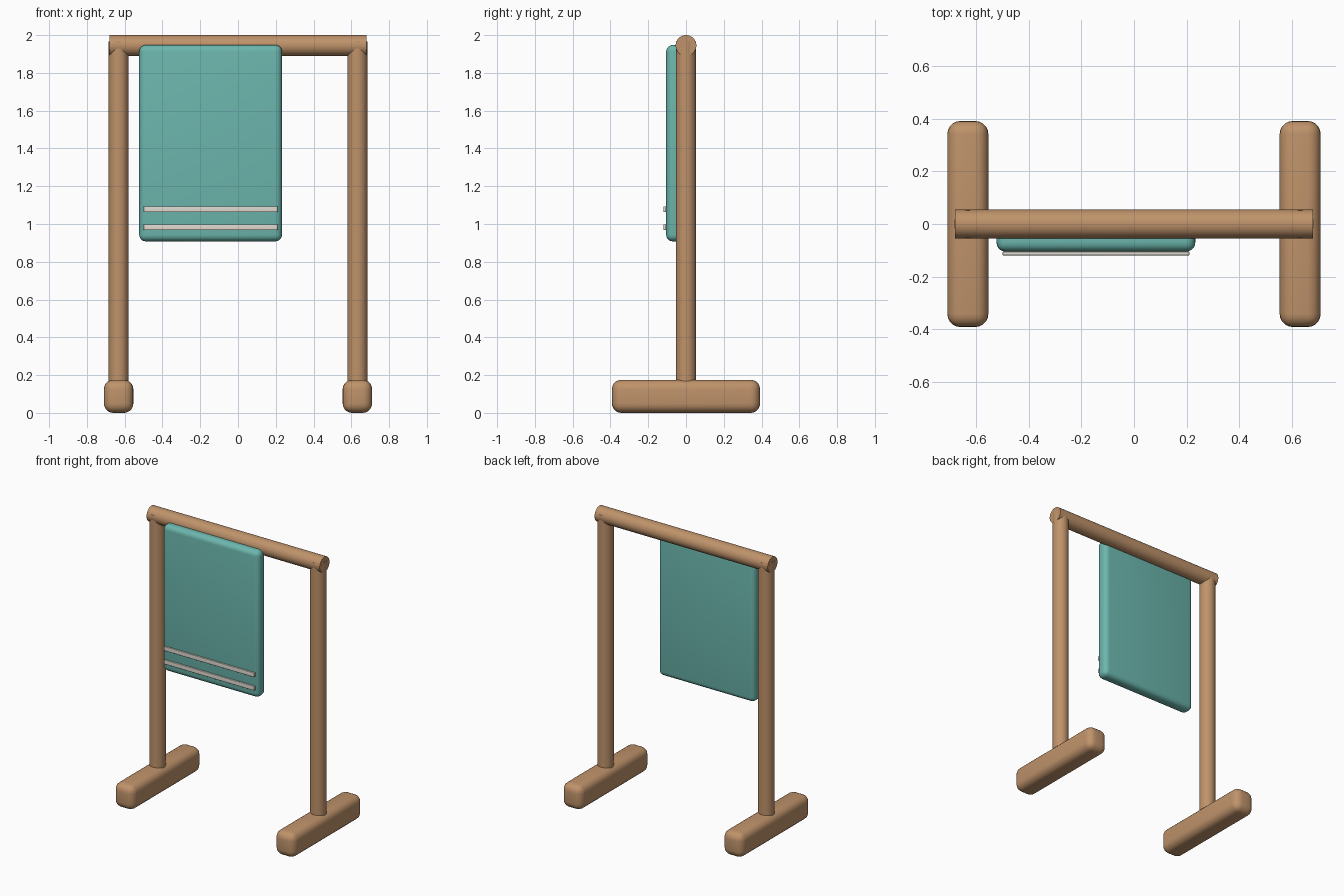
import bpy
import math

if "Cube" in bpy.data.objects:
    bpy.data.objects.remove(bpy.data.objects["Cube"])


def material(name, rgb):
    m = bpy.data.materials.new(name)
    m.diffuse_color = (*rgb, 1)
    m.use_nodes = True
    m.node_tree.nodes["Principled BSDF"].inputs["Base Color"].default_value = m.diffuse_color
    return m


WOOD = material("wood", (0.52, 0.29, 0.145))
TEAL = material("teal_cloth", (0.15, 0.47, 0.42))
CREAM = material("cream_stripe", (0.75, 0.71, 0.64))


def finish(ob, name, mat):
    ob.name = name
    ob.data.materials.append(mat)
    bpy.ops.object.shade_smooth_by_angle(angle=math.radians(40))
    return ob


def box(name, lo, hi, mat, bevel=0.0):
    """Box between two corners with optional rounded edges."""
    bpy.ops.mesh.primitive_cube_add(
        size=1, location=[(a + b) / 2 for a, b in zip(lo, hi)])
    ob = bpy.context.object
    ob.scale = [b - a for a, b in zip(lo, hi)]
    bpy.ops.object.transform_apply(location=False, rotation=False, scale=True)
    if bevel:
        mod = ob.modifiers.new("round", 'BEVEL')
        mod.width = bevel
        mod.segments = 5
        bpy.ops.object.modifier_apply(modifier="round")
    return finish(ob, name, mat)


def rod(name, radius, length, loc, mat, rot=(0, 0, 0)):
    bpy.ops.mesh.primitive_cylinder_add(
        vertices=40, radius=radius, depth=length, location=loc, rotation=rot)
    return finish(bpy.context.object, name, mat)


# Feet and posts, one per side
for side, sx in (("left", -1), ("right", 1)):
    cx = 0.632 * sx
    box(side + "_foot", (cx - 0.078, -0.392, 0), (cx + 0.078, 0.392, 0.175),
        WOOD, 0.05)
    rod(side + "_post", 0.053, 1.865, (cx, 0, 1.0325), WOOD)

# Top rail
rod("rail", 0.055, 1.36, (0, 0, 1.945), WOOD, (0, math.pi / 2, 0))

# Hanging towel
box("towel", (-0.523, -0.105, 0.908), (0.233, -0.015, 1.948), TEAL, 0.035)

# Towel stripes
for name, z in (("upper", 1.078), ("lower", 0.983)):
    box(name + "_stripe", (-0.5, -0.119, z - 0.015), (0.211, -0.105, z + 0.015),
        CREAM, 0.003)
